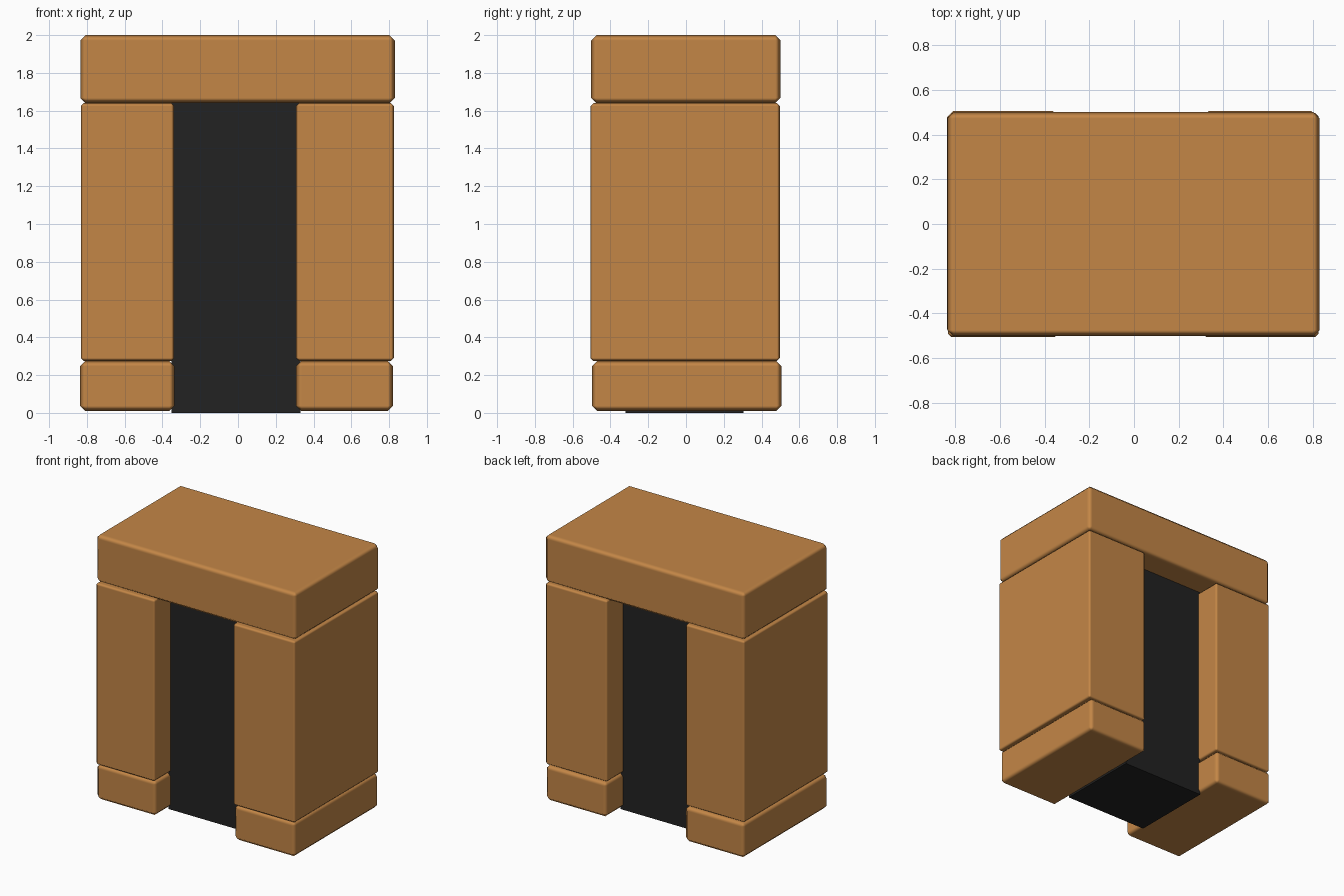
import bpy

if "Cube" in bpy.data.objects:
    bpy.data.objects.remove(bpy.data.objects["Cube"])


def material(name, rgb):
    m = bpy.data.materials.new(name)
    m.diffuse_color = (*rgb, 1.0)
    m.use_nodes = True
    m.node_tree.nodes["Principled BSDF"].inputs["Base Color"].default_value = m.diffuse_color
    return m


wood = material("warm_brown", (0.55, 0.24, 0.062))
dark = material("near_black", (0.016, 0.016, 0.016))


def block(name, x, y, z, mat, bevel):
    """Chamfered box spanning the given (min, max) ranges."""
    bpy.ops.mesh.primitive_cube_add(size=1, location=[sum(r) / 2 for r in (x, y, z)])
    ob = bpy.context.object
    ob.name = name
    ob.scale = [r[1] - r[0] for r in (x, y, z)]
    bpy.ops.object.transform_apply(location=False, rotation=False, scale=True)
    ob.data.materials.append(mat)
    if bevel:
        bpy.ops.object.shade_smooth()
        mod = ob.modifiers.new("chamfer", "BEVEL")
        mod.width = bevel
        mod.segments = 1
        mod.harden_normals = True
    return ob


# Lintel across the top
block("lintel", (-0.835, 0.83), (-0.502, 0.5), (1.64, 2.0), wood, 0.028)

# Pillars either side of the opening
for side, x in (("left", (-0.832, -0.338)), ("right", (0.308, 0.826))):
    block(side + "_pillar", x, (-0.506, 0.497), (0.275, 1.64), wood, 0.016)

# Foot blocks under the pillars
for side, x in (("left", (-0.836, -0.335)), ("right", (0.308, 0.82))):
    block(side + "_foot", x, (-0.498, 0.506), (0.01, 0.275), wood, 0.028)

# Dark core filling the opening, recessed front and back
block("doorway_core", (-0.352, 0.33), (-0.32, 0.305), (0.0, 1.645), dark, 0)
